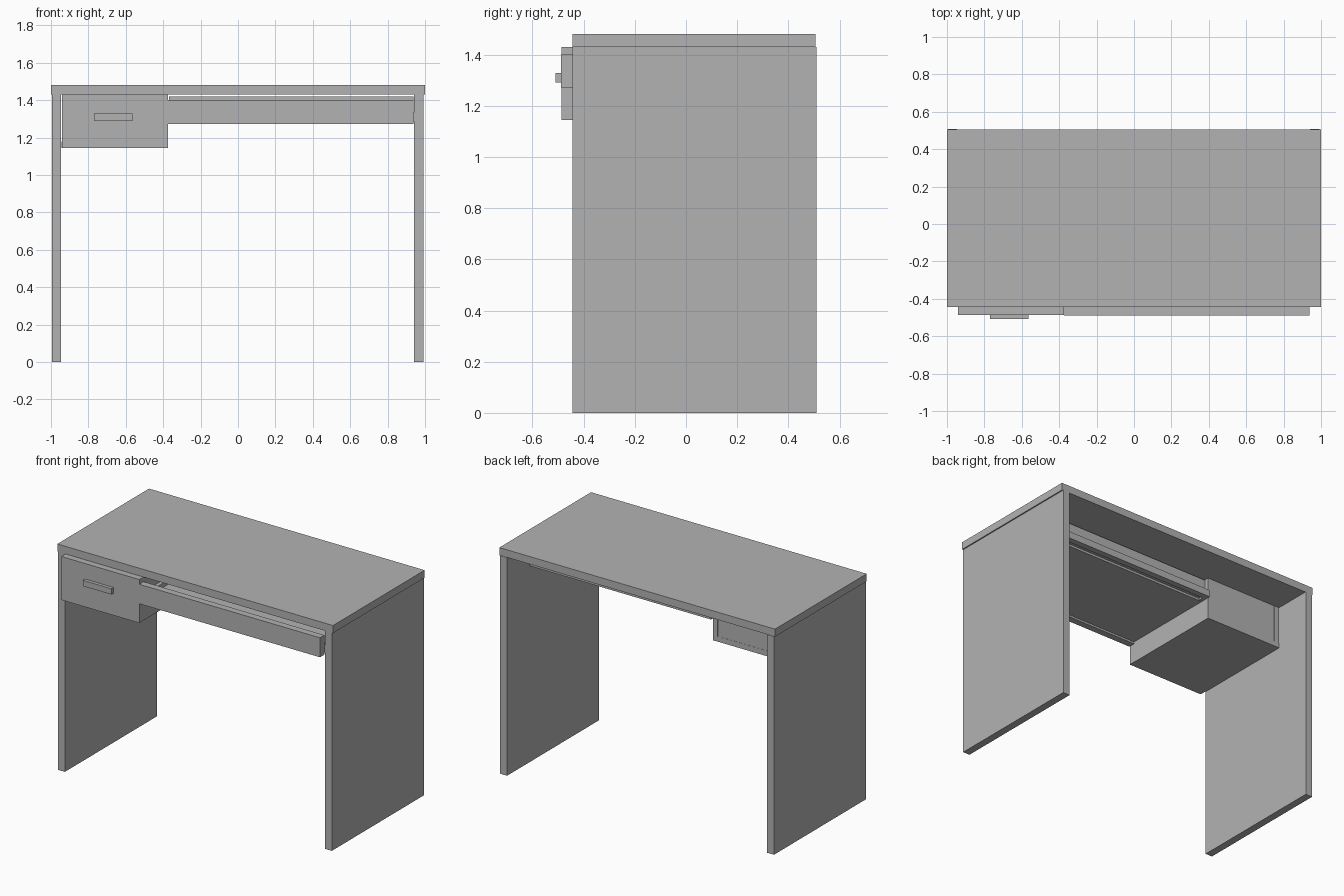
import bpy

if "Cube" in bpy.data.objects:
    bpy.data.objects.remove(bpy.data.objects["Cube"])

grey = bpy.data.materials.new("plain grey")
grey.diffuse_color = (0.45, 0.45, 0.45, 1)
grey.use_nodes = True
grey.node_tree.nodes["Principled BSDF"].inputs["Base Color"].default_value = grey.diffuse_color


def box(name, x0, x1, y0, y1, z0, z1):
    """Axis-aligned board given by its limits."""
    bpy.ops.mesh.primitive_cube_add(
        size=1, location=((x0 + x1) / 2, (y0 + y1) / 2, (z0 + z1) / 2))
    ob = bpy.context.object
    ob.name = name
    ob.scale = (x1 - x0, y1 - y0, z1 - z0)
    bpy.ops.object.transform_apply(location=False, rotation=False, scale=True)
    ob.data.materials.append(grey)
    return ob


FRONT, BACK = -0.444, 0.509

# Table top and the two side panels
box("table_top", -1, 1, FRONT, 0.506, 1.43, 1.48)
box("left_side_panel", -0.995, -0.945, FRONT, BACK, 0, 1.43)
box("right_side_panel", 0.942, 0.992, FRONT, BACK, 0, 1.43)

# Drawer: front, handle, walls and floor
box("drawer_front", -0.941, -0.375, -0.487, FRONT, 1.145, 1.43)
box("drawer_handle", -0.77, -0.563, -0.509, -0.487, 1.29, 1.328)
box("drawer_floor", -0.944, -0.376, FRONT, 0.257, 1.145, 1.18)
box("drawer_back", -0.905, -0.41, 0.217, 0.256, 1.18, 1.428)
box("drawer_left_wall", -0.938, -0.905, FRONT, 0.257, 1.18, 1.428)
box("drawer_right_wall", -0.41, -0.376, FRONT, 0.257, 1.18, 1.428)

# Wide pull-out tray: front, floor, back wall and rails
box("tray_front", -0.374, 0.937, -0.489, FRONT, 1.272, 1.40)
box("tray_floor", -0.37, 0.937, FRONT, 0.20, 1.285, 1.305)
box("tray_back_wall", -0.37, 0.937, 0.20, 0.235, 1.30, 1.42)
box("tray_back_rail", -0.374, 0.942, 0.235, 0.275, 1.287, 1.333)
for name, x0, x1 in (("tray_left_rail", -0.375, -0.35),
                     ("tray_right_rail", 0.917, 0.942)):
    box(name, x0, x1, FRONT, 0.235, 1.287, 1.333)
